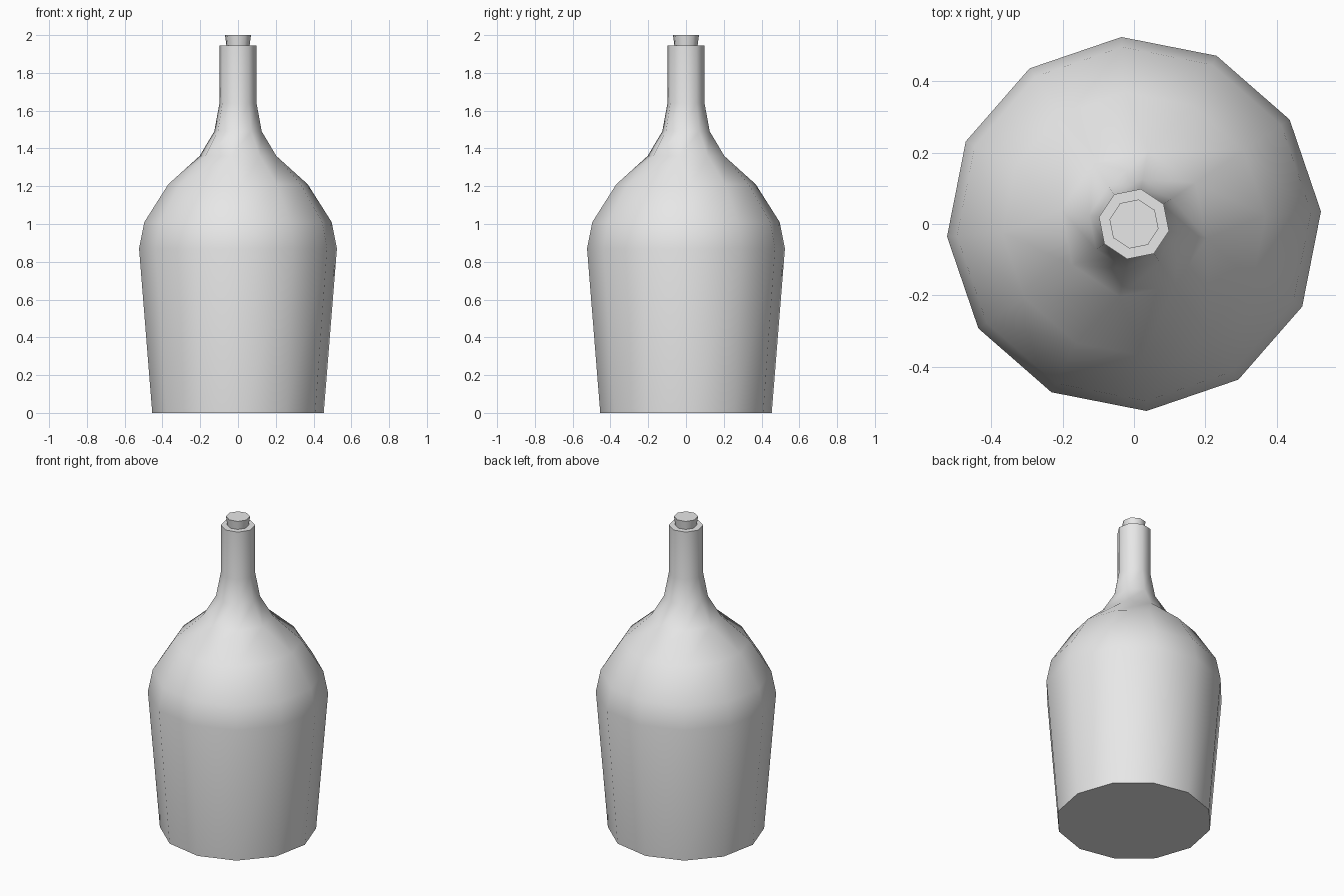
import bpy, bmesh
from math import cos, sin, radians

cube = bpy.data.objects.get("Cube")
if cube:
    bpy.data.objects.remove(cube, do_unlink=True)

grey = bpy.data.materials.new("plain grey")
grey.use_nodes = True
grey.diffuse_color = (0.8, 0.8, 0.8, 1)
grey.node_tree.nodes["Principled BSDF"].inputs["Base Color"].default_value = (0.8, 0.8, 0.8, 1)

BODY_TURN, NECK_TURN = 3.85, -11.15   # first corner of the 12- and 8-sided rings


def ring(bm, radius, z, sides, turn):
    angles = [radians(turn + 360 * i / sides) for i in range(sides)]
    return [bm.verts.new((radius * cos(a), radius * sin(a), z)) for a in angles]


def bridge(bm, low, high):
    """Join two rings; a repeated corner in the upper ring gives a triangle."""
    n = len(low)
    for i in range(n):
        j = (i + 1) % n
        bm.faces.new(dict.fromkeys((low[i], low[j], high[j], high[i])))


def finish(bm, name):
    bmesh.ops.recalc_face_normals(bm, faces=bm.faces[:])
    mesh = bpy.data.meshes.new(name)
    bm.to_mesh(mesh)
    bm.free()
    mesh.materials.append(grey)
    obj = bpy.data.objects.new(name, mesh)
    bpy.context.collection.objects.link(obj)
    bpy.ops.object.select_all(action='DESELECT')
    obj.select_set(True)
    bpy.context.view_layer.objects.active = obj
    bpy.ops.object.shade_smooth_by_angle(angle=radians(60))


# Bottle: 12-sided body and shoulder, 8-sided neck
bm = bmesh.new()
body = [ring(bm, r, z, 12, BODY_TURN)
        for r, z in ((0.455, 0), (0.525, 0.87), (0.497, 1.01), (0.37, 1.21))]
neck = [ring(bm, r, z, 8, NECK_TURN)
        for r, z in ((0.207, 1.36), (0.128, 1.49), (0.1, 1.64), (0.1, 1.945))]
for rings in (body, neck):
    for low, high in zip(rings, rings[1:]):
        bridge(bm, low, high)
# Every third body edge closes to one neck corner
merged = [neck[0][(2 * ((i + 1) // 3) + (i % 3 == 1)) % 8] for i in range(12)]
bridge(bm, body[-1], merged)
bm.faces.new(body[0])
bm.faces.new(neck[-1])
finish(bm, "bottle")

# Stopper: widens slightly to the top
bm = bmesh.new()
bottom = ring(bm, 0.062, 1.94, 8, NECK_TURN)
top = ring(bm, 0.07, 2.0, 8, NECK_TURN)
bridge(bm, bottom, top)
bm.faces.new(bottom)
bm.faces.new(top)
finish(bm, "stopper")
